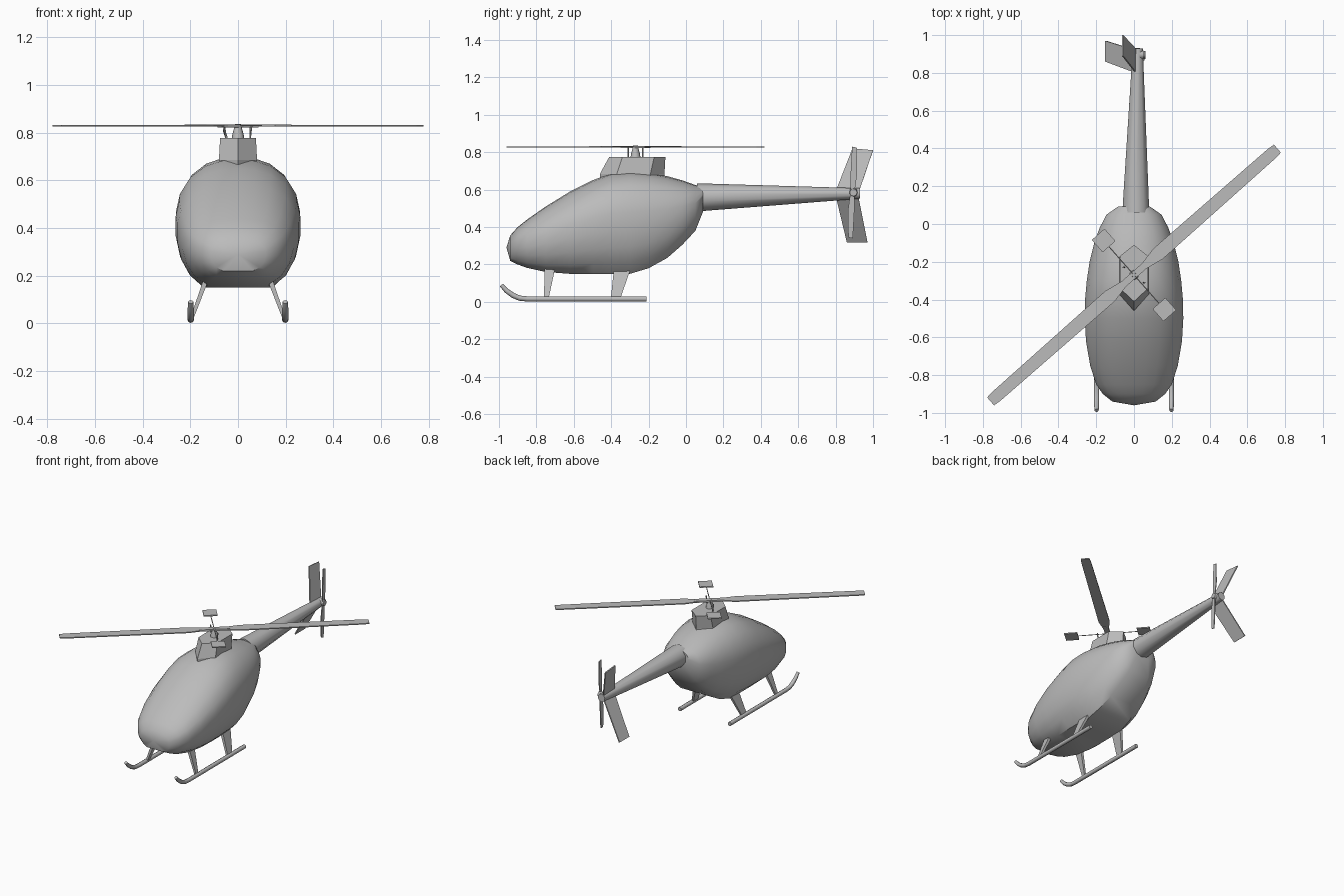
import bpy, bmesh, math
from mathutils import Vector, Matrix

if "Cube" in bpy.data.objects:
    bpy.data.objects.remove(bpy.data.objects["Cube"], do_unlink=True)

grey = bpy.data.materials.new("plain_grey")
grey.use_nodes = True
grey.diffuse_color = (0.5, 0.5, 0.5, 1)
grey.node_tree.nodes["Principled BSDF"].inputs["Base Color"].default_value = (0.5, 0.5, 0.5, 1)


def make(name, bm, angle=None):
    bmesh.ops.recalc_face_normals(bm, faces=bm.faces[:])
    mesh = bpy.data.meshes.new(name)
    bm.to_mesh(mesh)
    bm.free()
    mesh.materials.append(grey)
    obj = bpy.data.objects.new(name, mesh)
    bpy.context.collection.objects.link(obj)
    if angle:
        bpy.ops.object.select_all(action='DESELECT')
        obj.select_set(True)
        bpy.context.view_layer.objects.active = obj
        bpy.ops.object.shade_smooth_by_angle(angle=math.radians(angle))
    return obj


def loft(name, rings, angle=None, tip=None):
    """Skin a list of equal rings; the start closes on a tip point or a cap."""
    bm = bmesh.new()
    loops = [[bm.verts.new(p) for p in ring] for ring in rings]
    n = len(loops[0])
    for a, b in zip(loops, loops[1:]):
        for i in range(n):
            j = (i + 1) % n
            bm.faces.new((a[i], a[j], b[j], b[i]))
    if tip:
        t = bm.verts.new(tip)
        for i in range(n):
            bm.faces.new((t, loops[0][(i + 1) % n], loops[0][i]))
    else:
        bm.faces.new(loops[0])
    bm.faces.new(loops[-1])
    return make(name, bm, angle)


def tube(name, path, radii, sides=8, angle=50):
    """Round rod through the path points, one radius per point."""
    pts = [Vector(p) for p in path]
    rings = []
    for i, p in enumerate(pts):
        d = (pts[min(i + 1, len(pts) - 1)] - pts[max(i - 1, 0)]).normalized()
        ref = Vector((1, 0, 0)) if abs(d.x) < 0.9 else Vector((0, 0, 1))
        u = d.cross(ref).normalized()
        v = d.cross(u)
        rings.append([p + radii[i] * (u * math.cos(k * math.tau / sides) + v * math.sin(k * math.tau / sides))
                      for k in range(sides)])
    return loft(name, rings, angle)


def plate(name, outline, thickness):
    """Flat polygon thickened evenly on both sides."""
    pts = [Vector(p) for p in outline]
    n = (pts[1] - pts[0]).cross(pts[2] - pts[0]).normalized() * thickness / 2
    return loft(name, [[p - n for p in pts], [p + n for p in pts]])


# Fuselage: one flat-bottomed section scaled along the length
half = [(.55, 0), (.78, .11), (.93, .26), (1, .43), (1, .6), (.94, .73), (.77, .86), (.53, .945), (.27, .985)]
section = half + [(0, 1)] + [(-x, t) for x, t in reversed(half)]
stations = [  # y, half width, bottom, top
    (-.94, .115, .22, .355), (-.9, .165, .2, .40), (-.85, .2, .182, .44), (-.75, .232, .16, .51),
    (-.62, .254, .15, .59), (-.5, .261, .15, .65), (-.4, .259, .15, .688), (-.3, .25, .15, .7),
    (-.2, .235, .18, .692), (-.1, .21, .235, .672), (-.02, .182, .305, .65), (.05, .145, .38, .625),
    (.092, .085, .485, .615)]
loft("fuselage", [[(x * w, y, b + t * (h - b)) for x, t in section] for y, w, b, h in stations],
     40, tip=(0, -.96, .29))

# Tail boom
tube("tail_boom", [(.01, .06, .56), (.01, .1, .56), (.02, .93, .58)], [.074, .073, .028], 10, 40)

# Tail fins, both leaning to the right side
plate("upper_fin", [(.01, .80, .59), (-.06, .89, .82), (-.06, 1.0, .81), (.01, .925, .59)], .008)
plate("lower_fin", [(.01, .80, .57), (-.15, .86, .32), (-.15, .97, .32), (.01, .92, .57)], .008)

# Tail rotor
tube("tail_rotor_hub", [(.03, .895, .585), (.062, .895, .585)], [.026, .02], 8)
for name, s in (("tail_blade_upper", 1), ("tail_blade_lower", -1)):
    c = Vector((.052, .89, .585))
    plate(name, [c + Vector((0, s * y, s * z)) for y, z in
                 ((-.01, .01), (.012, .01), (.025, .1), (.022, .24), (-.002, .245), (-.01, .1))], .006)

# Rotor fairing: pointed front and back, sloping sides
low = [(0, -.46), (.08, -.37), (.08, -.19), (0, -.115), (-.08, -.19), (-.08, -.37)]
top = [(0, -.41), (.075, -.34), (.075, -.17), (0, -.11), (-.075, -.17), (-.075, -.34)]
loft("rotor_fairing", [[(x, y, .66) for x, y in low], [(x, y, .685) for x, y in low],
                       [(x, y, .776) for x, y in top]])

# Main rotor head
HUB = Vector((0, -.27, .828))
tube("rotor_mast", [(0, -.27, .76), (0, -.27, .79), (0, -.27, .835)], [.028, .024, .012], 8)
spin = Matrix.Translation(HUB) @ Matrix.Rotation(math.radians(41.4), 4, 'Z')
plate("rotor_yoke", [spin @ Vector(p) for p in
                     ((-.1, -.018, 0), (.1, -.018, 0), (.1, .018, 0), (-.1, .018, 0))], .012)

# Main blades with a tapered root, flybar paddles and control links
for side, s in (("left", 1), ("right", -1)):
    outline = [(.06, -.016), (.17, -.037), (.97, -.032), (1.012, -.028),
               (1.012, .028), (.97, .032), (.17, .037), (.06, .016)]
    plate("main_blade_" + side, [spin @ Vector((s * x, s * y, 0)) for x, y in outline], .007)
    paddle = [(-.045, -.2), (.045, -.2), (.045, -.287), (-.045, -.287)]
    plate("paddle_" + side, [spin @ Vector((s * x, s * y, .002)) for x, y in paddle], .008)
    tube("link_" + side, [(s * .05, -.27 - s * .04, .77), (s * .057, -.27 - s * .04, .83)], [.004, .004], 6)
tube("flybar", [spin @ Vector((0, y, .002)) for y in (-.21, .21)], [.003, .003], 6)

# Landing skids and tapered legs
for side, s in (("left", 1), ("right", -1)):
    path = [(-.21, .016), (-.85, .016), (-.89, .02), (-.925, .035), (-.96, .06), (-.987, .09)]
    tube("skid_" + side, [(s * .198, y, z) for y, z in path], [.014] * 4 + [.013, .011])
    for place, t0, t1, b0, b1 in (("front", -.755, -.7, -.76, -.735), ("rear", -.385, -.295, -.402, -.352)):
        rings = []
        for x, z, y0, y1, w in ((.195, .016, b0, b1, .007), (.135, .18, t0, t1, .011)):
            rings.append([(s * (x - w), y0, z), (s * (x + w), y0, z), (s * (x + w), y1, z), (s * (x - w), y1, z)])
        loft(place + "_leg_" + side, rings)
